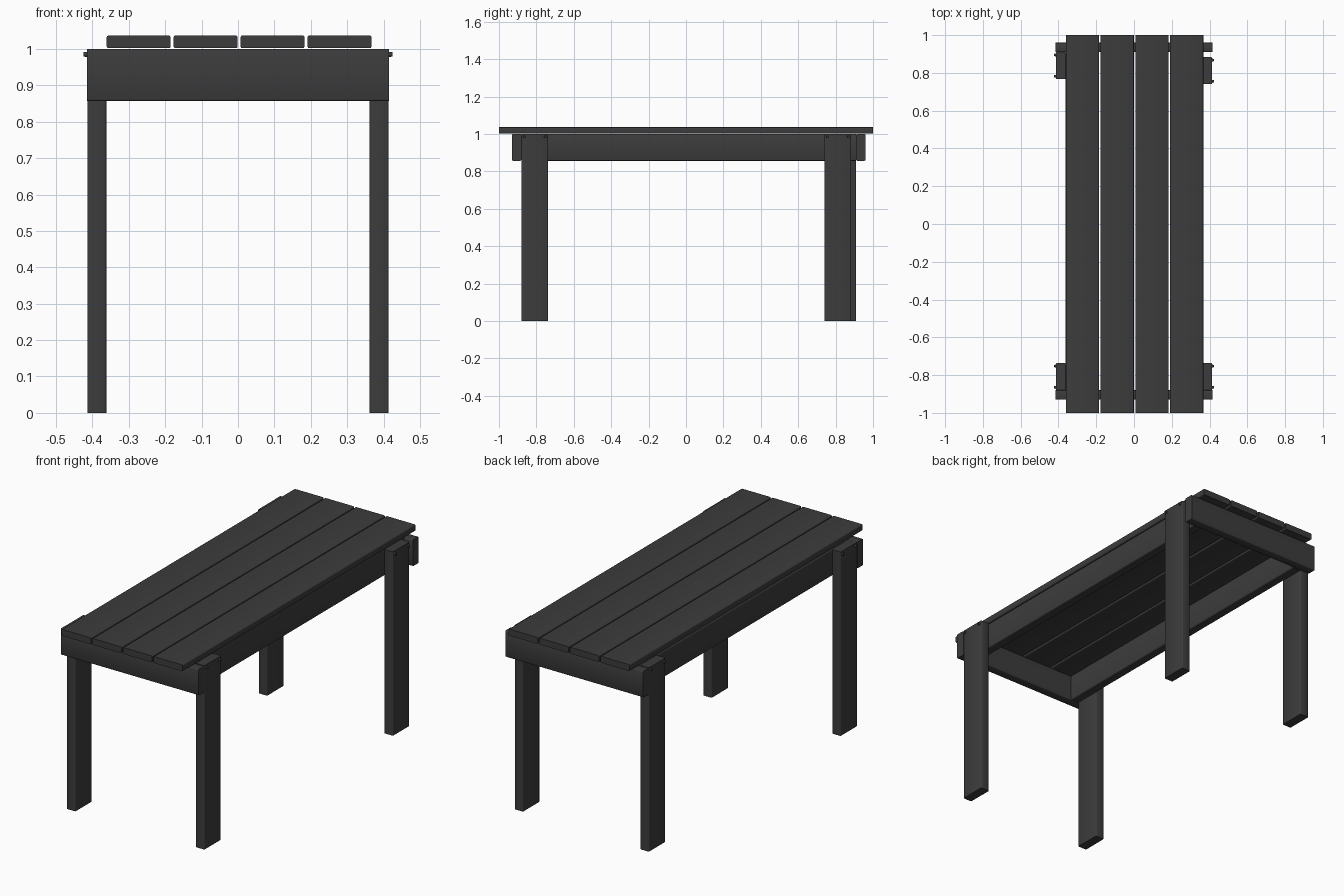
import bpy
import bmesh
from math import radians
from mathutils import Matrix, Vector

cube = bpy.data.objects.get("Cube")
if cube:
    bpy.data.objects.remove(cube, do_unlink=True)

# Single dark finish
paint = bpy.data.materials.new("charcoal_paint")
paint.use_nodes = True
colour = (0.045, 0.045, 0.045, 1)
paint.diffuse_color = colour
paint.node_tree.nodes["Principled BSDF"].inputs["Base Color"].default_value = colour


def finish(name, bm, angle):
    mesh = bpy.data.meshes.new(name)
    bm.to_mesh(mesh)
    bm.free()
    mesh.materials.append(paint)
    obj = bpy.data.objects.new(name, mesh)
    bpy.context.collection.objects.link(obj)
    bpy.ops.object.select_all(action='DESELECT')
    obj.select_set(True)
    bpy.context.view_layer.objects.active = obj
    bpy.ops.object.shade_smooth_by_angle(angle=radians(angle))
    return obj


def board(name, xs, ys, zs, ease=0.005):
    """Sawn board whose long edges are eased and whose ends are cut square."""
    low, high = (Vector(p) for p in zip(xs, ys, zs))
    size = high - low
    axis = max(range(3), key=lambda i: size[i])
    bm = bmesh.new()
    bmesh.ops.create_cube(bm, size=1, matrix=Matrix.Translation((low + high) / 2)
                          @ Matrix.Diagonal((*size, 1)))
    long_edges = [e for e in bm.edges
                  if abs((e.verts[0].co - e.verts[1].co)[axis]) > size[axis] / 2]
    bmesh.ops.bevel(bm, geom=long_edges, offset=ease, segments=2,
                    profile=0.5, affect='EDGES')
    return finish(name, bm, 50)


def bolt(name, side, y):
    """Round bolt head on the outer face of a leg."""
    bm = bmesh.new()
    bmesh.ops.create_cone(bm, cap_ends=True, segments=12, radius1=0.008,
                          radius2=0.006, depth=0.014,
                          matrix=Matrix.Translation((side * 0.417, y, 0.985))
                          @ Matrix.Rotation(side * radians(90), 4, 'Y'))
    finish(name, bm, 40)


# Top planks
for i in range(4):
    x = -0.273 + i * 0.184
    board(f"top_plank_{i + 1}", (x - 0.088, x + 0.088), (-1, 1), (1.002, 1.037))

# End rails
RAIL_Z = (0.857, 1.0)
board("front_rail", (-0.415, 0.415), (-0.93, -0.88), RAIL_Z)
board("back_rail", (-0.415, 0.415), (0.91, 0.96), RAIL_Z)

# Side rails, legs and bolts; the left back leg stands a little further forward
for side, label, back_y in ((1, "left", 0.74), (-1, "right", 0.767)):
    rail_x = sorted((side * 0.311, side * 0.362))
    leg_x = sorted((side * 0.362, side * 0.414))
    board(f"{label}_side_rail", rail_x, (-0.88, 0.91), RAIL_Z)
    for end, y in (("front", -0.88), ("back", back_y)):
        board(f"{label}_{end}_leg", leg_x, (y, y + 0.143), (0, 1.0))
        for n, offset in enumerate((0.015, 0.128)):
            bolt(f"{label}_{end}_bolt_{n + 1}", side, y + offset)
